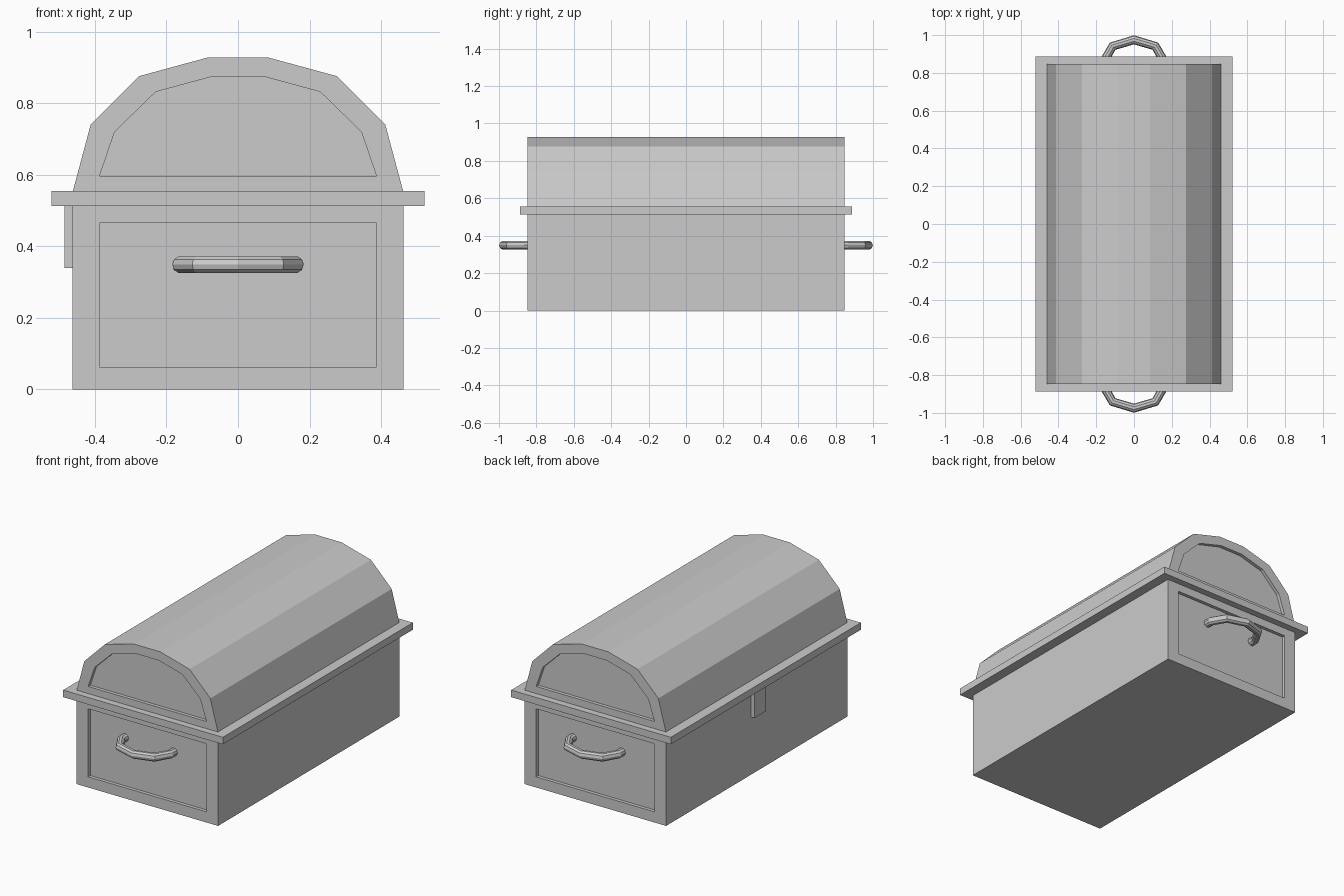
import bpy, bmesh, math
from mathutils import Vector

if "Cube" in bpy.data.objects:
    bpy.data.objects.remove(bpy.data.objects["Cube"])


def loft(name, rings):
    """Join matching closed rings with quads and cap both ends."""
    bm = bmesh.new()
    loops = [[bm.verts.new(p) for p in ring] for ring in rings]
    for a, b in zip(loops, loops[1:]):
        n = len(a)
        for i in range(n):
            j = (i + 1) % n
            bm.faces.new((a[i], a[j], b[j], b[i]))
    bm.faces.new(loops[0])
    bm.faces.new(loops[-1])
    bmesh.ops.recalc_face_normals(bm, faces=bm.faces)
    mesh = bpy.data.meshes.new(name)
    bm.to_mesh(mesh)
    bm.free()
    obj = bpy.data.objects.new(name, mesh)
    bpy.context.collection.objects.link(obj)
    return obj


def panelled_prism(name, outer, inner, half, depth):
    """Symmetric profile along y with a sunken panel in each end."""
    def full(half_profile):
        return half_profile + [(-x, z) for x, z in reversed(half_profile)]
    steps = [(inner, depth - half), (inner, -half), (outer, -half),
             (outer, half), (inner, half), (inner, half - depth)]
    return loft(name, [[(x, y, z) for x, z in full(p)] for p, y in steps])


def box(name, lo, hi):
    ring = [(lo[0], lo[1]), (hi[0], lo[1]), (hi[0], hi[1]), (lo[0], hi[1])]
    return loft(name, [[(x, y, z) for x, y in ring] for z in (lo[2], hi[2])])


def handle(name, side, z=0.349, radius=0.024, sides=10):
    """Bowed bar swept along a half loop, ending inside the end panel."""
    path = [Vector((0.16, 0.82, z))]
    for k in range(5):
        a = math.pi * k / 4
        path.append(Vector((0.16 * math.cos(a), 0.86 + 0.115 * math.sin(a), z)))
    path.append(Vector((-0.16, 0.82, z)))
    up = Vector((0, 0, 1))
    rings = []
    for i, p in enumerate(path):
        d0 = (p - path[max(i - 1, 0)]).normalized()
        d1 = (path[min(i + 1, len(path) - 1)] - p).normalized()
        across = (d0 + d1).normalized().cross(up)
        ring = []
        for s in range(sides):
            t = 2 * math.pi * s / sides
            q = p + radius * (math.cos(t) * across + math.sin(t) * up)
            ring.append((q.x, q.y * side, q.z))
        rings.append(ring)
    return loft(name, rings)


# Chest body with sunken end panels
panelled_prism("chest_body", [(0.463, 0.0), (0.463, 0.53)],
               [(0.387, 0.063), (0.387, 0.465)], 0.847, 0.02)

# Faceted barrel lid with sunken end panels
panelled_prism("lid",
               [(0.463, 0.55), (0.412, 0.74), (0.276, 0.876), (0.085, 0.928)],
               [(0.387, 0.597), (0.345, 0.72), (0.23, 0.832), (0.075, 0.874)],
               0.847, 0.02)

# Overhanging rim between body and lid
box("rim", (-0.522, -0.887, 0.513), (0.522, 0.887, 0.555))

# Latch plate on the long side
box("latch", (-0.485, -0.053, 0.34), (-0.455, 0.053, 0.52))

# Carrying handles at both ends
handle("front_handle", -1)
handle("back_handle", 1)
